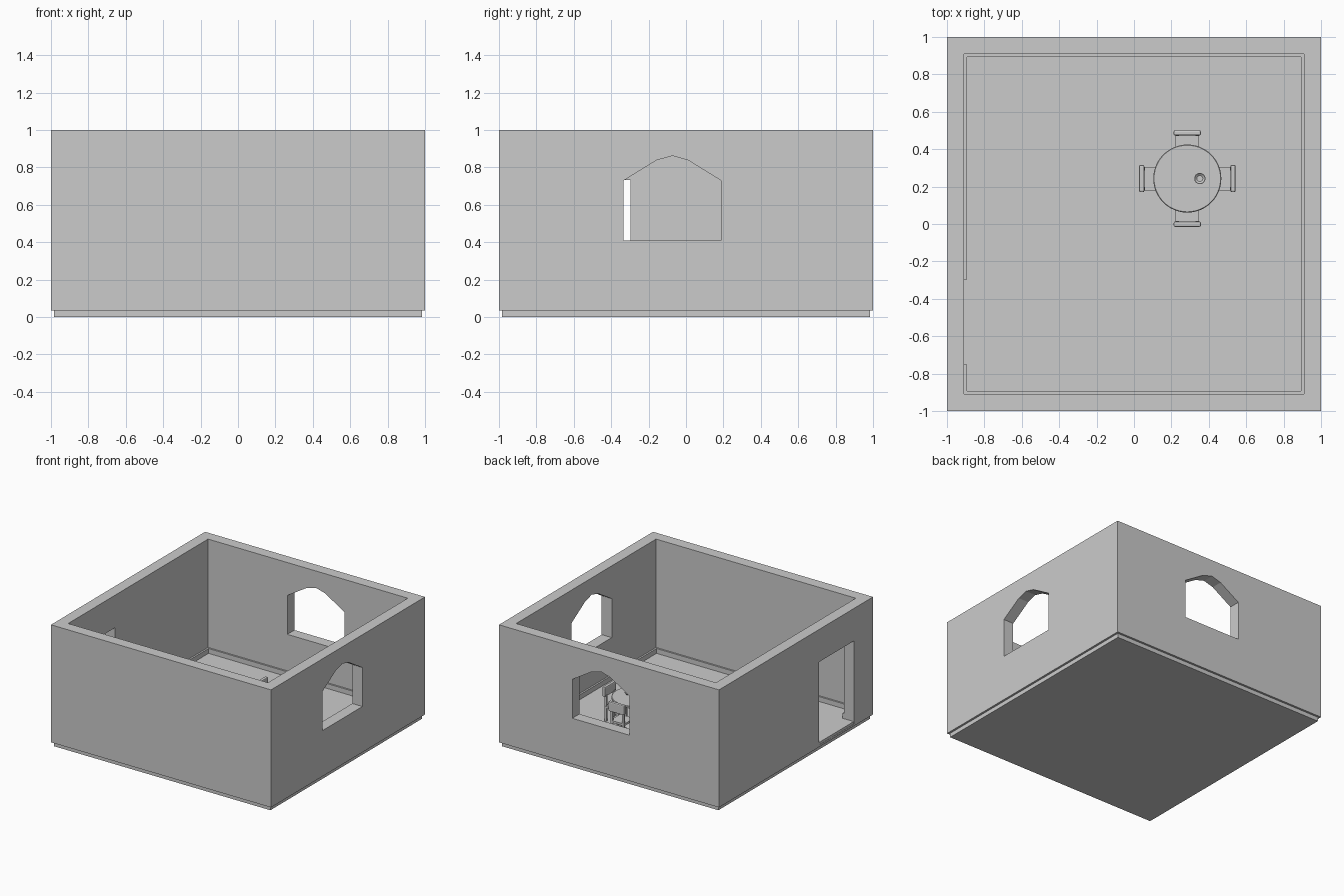
import bpy, bmesh, math
from mathutils import Matrix, Vector

if "Cube" in bpy.data.objects:
    bpy.data.objects.remove(bpy.data.objects["Cube"])

FLOOR = 0.07
TABLE = Vector((0.285, 0.243, 0))


def finish(name, bm):
    bmesh.ops.recalc_face_normals(bm, faces=bm.faces)
    me = bpy.data.meshes.new(name)
    bm.to_mesh(me)
    bm.free()
    ob = bpy.data.objects.new(name, me)
    bpy.context.collection.objects.link(ob)
    return ob


def box(name, lo, hi, matrix=Matrix(), bevel=0):
    lo, hi = Vector(lo), Vector(hi)
    bm = bmesh.new()
    bmesh.ops.create_cube(bm, size=1)
    bmesh.ops.scale(bm, vec=hi - lo, verts=bm.verts)
    bmesh.ops.translate(bm, vec=(lo + hi) / 2, verts=bm.verts)
    if bevel:
        bmesh.ops.bevel(bm, geom=bm.edges[:], offset=bevel, segments=2,
                        profile=0.5, affect='EDGES')
    bm.transform(matrix)
    return finish(name, bm)


def prism(name, profile, depth, matrix):
    # profile in local x/z, extruded along local y
    bm = bmesh.new()
    f = bm.faces.new([bm.verts.new((x, -depth / 2, z)) for x, z in profile])
    ext = bmesh.ops.extrude_face_region(bm, geom=[f])
    verts = [v for v in ext["geom"] if isinstance(v, bmesh.types.BMVert)]
    bmesh.ops.translate(bm, vec=(0, depth, 0), verts=verts)
    bm.transform(matrix)
    return finish(name, bm)


def frame(name, outer, inner, z0, z1):
    # square ring with vertical sides
    bm = bmesh.new()
    signs = [(-1, -1), (1, -1), (1, 1), (-1, 1)]
    rings = [[bm.verts.new((sx * r, sy * r, z)) for sx, sy in signs]
             for r, z in ((outer, z0), (outer, z1), (inner, z1), (inner, z0))]
    for i in range(4):
        a, b = rings[i], rings[(i + 1) % 4]
        for j in range(4):
            k = (j + 1) % 4
            bm.faces.new((a[j], a[k], b[k], b[j]))
    return finish(name, bm)


def lathe(name, profile, centre, steps=48):
    # closed solid of revolution from (radius, z) points starting/ending on axis
    bm = bmesh.new()
    vs = [bm.verts.new((r, 0, z)) for r, z in profile]
    edges = [bm.edges.new(p) for p in zip(vs, vs[1:])]
    bmesh.ops.spin(bm, geom=vs + edges, cent=(0, 0, 0), axis=(0, 0, 1),
                   angle=math.tau, steps=steps)
    bmesh.ops.remove_doubles(bm, verts=bm.verts, dist=1e-5)
    bmesh.ops.translate(bm, vec=centre, verts=bm.verts)
    ob = finish(name, bm)
    bpy.ops.object.select_all(action='DESELECT')
    ob.select_set(True)
    bpy.context.view_layer.objects.active = ob
    bpy.ops.object.shade_smooth_by_angle(angle=math.radians(35))
    return ob


def cut(target, cutter):
    mod = target.modifiers.new("opening", 'BOOLEAN')
    mod.operation = 'DIFFERENCE'
    mod.solver = 'EXACT'
    mod.object = cutter
    bpy.context.view_layer.objects.active = target
    bpy.ops.object.modifier_apply(modifier=mod.name)
    bpy.data.objects.remove(cutter)


# Base, floor, walls and skirting
box("base_slab", (-0.983, -0.983, 0), (0.983, 0.983, 0.036))
box("floor", (-0.998, -0.998, 0.035), (0.998, 0.998, FLOOR))
walls = frame("walls", 1.0, 0.908, 0.034, 1.0)
skirting = frame("skirting", 0.912, 0.894, FLOOR - 0.005, 0.11)

# Arched windows in the right and back walls
arch = [(-0.26, 0.41), (0.26, 0.41), (0.26, 0.73), (0.085, 0.838),
        (0, 0.862), (-0.085, 0.838), (-0.26, 0.73)]
cut(walls, prism("right_window_cutter", arch, 0.4,
                 Matrix.Translation((1, -0.073, 0)) @ Matrix.Rotation(math.pi / 2, 4, 'Z')))
cut(walls, prism("back_window_cutter", arch, 0.4, Matrix.Translation((0.073, 1, 0))))

# Doorway in the left wall
for part in (walls, skirting):
    cut(part, box("door_cutter", (-1.2, -0.752, FLOOR - 0.02), (-0.8, -0.297, 0.733)))

# Round pedestal table with a small dish
lathe("table", [(0, FLOOR), (0.09, FLOOR), (0.09, FLOOR + 0.012), (0.02, FLOOR + 0.025),
                (0.02, 0.295), (0.178, 0.295), (0.182, 0.299), (0.182, 0.311),
                (0.178, 0.315), (0, 0.315)], TABLE)
lathe("dish", [(0, 0.314), (0.018, 0.314), (0.03, 0.327), (0.027, 0.327),
               (0.016, 0.318), (0, 0.318)], (0.352, 0.243, 0), 24)

# Four chairs around the table
for i in range(4):
    m = Matrix.Translation(TABLE) @ Matrix.Rotation(i * math.pi / 2, 4, 'Z')
    box("chair_seat", (-0.243, -0.063, 0.178), (-0.115, 0.063, 0.195), m)
    box("chair_back", (-0.258, -0.073, 0.272), (-0.23, 0.073, 0.352), m, 0.008)
    for y in (-0.052, 0.052):
        box("chair_rear_post", (-0.243, y - 0.008, FLOOR), (-0.227, y + 0.008, 0.285), m)
        box("chair_front_leg", (-0.133, y - 0.008, FLOOR), (-0.117, y + 0.008, 0.18), m)
